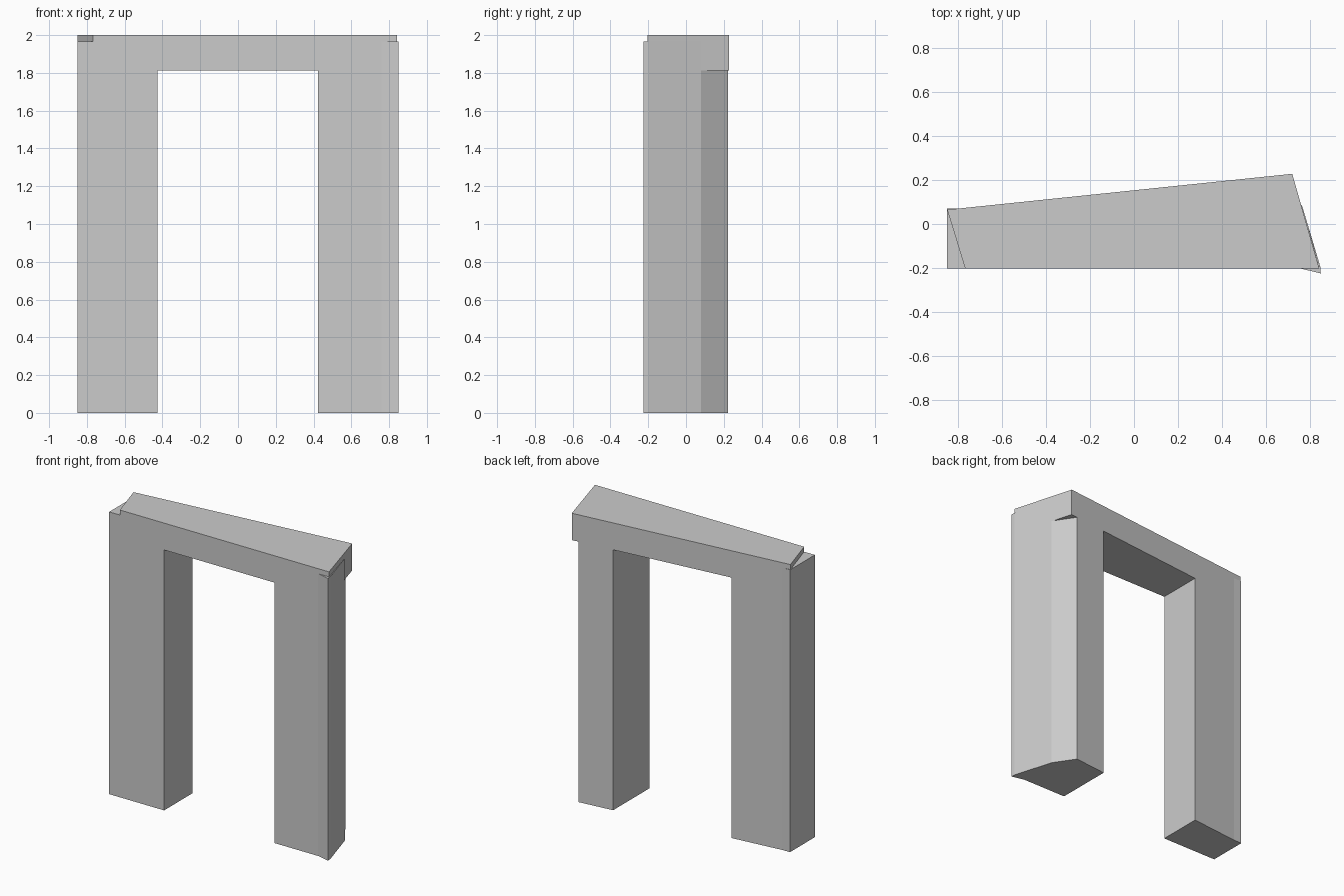
import bpy
import bmesh

cube = bpy.data.objects.get("Cube")
if cube:
    bpy.data.objects.remove(cube, do_unlink=True)

stone = bpy.data.materials.new("light_grey_stone")
stone.use_nodes = True
GREY = (0.6, 0.6, 0.6, 1.0)
stone.diffuse_color = GREY
stone.node_tree.nodes["Principled BSDF"].inputs["Base Color"].default_value = GREY

# Heights of the opening, the pillar caps and the lintel top
OPENING, CAP, TOP = 1.813, 1.965, 2.0
FRONT = -0.203


def prism(name, outline, bottom, top):
    """Extrude a counter-clockwise ground plan between two heights."""
    bm = bmesh.new()
    base = bm.faces.new([bm.verts.new((x, y, bottom)) for x, y in outline])
    lid = bmesh.ops.extrude_face_region(bm, geom=[base])["geom"]
    verts = [v for v in lid if isinstance(v, bmesh.types.BMVert)]
    bmesh.ops.translate(bm, verts=verts, vec=(0, 0, top - bottom))
    bmesh.ops.recalc_face_normals(bm, faces=bm.faces)
    mesh = bpy.data.meshes.new(name)
    bm.to_mesh(mesh)
    bm.free()
    mesh.materials.append(stone)
    obj = bpy.data.objects.new(name, mesh)
    bpy.context.collection.objects.link(obj)
    return obj


def back(x):
    """Depth of the slanted rear wall at x."""
    return 0.065 + (x + 0.85) * 0.104


# Lintel: tapered slab with skewed ends
end_right, end_left = (0.843, FRONT), (-0.768, FRONT)
prism("lintel", [end_left, end_right, (0.72, back(0.72)), (-0.85, back(-0.85))],
      OPENING, TOP)

# Right pillar (model's -x side): square outer corner
prism("right_pillar", [(-0.85, FRONT), (-0.427, FRONT), (-0.427, back(-0.427)),
                       (-0.79, back(-0.79)), (-0.85, 0.07)], 0, OPENING)

# Left pillar (model's +x side): pointed front corner and chamfered rear corner
spur, spur_back, chamfer = (0.85, -0.225), (0.848, -0.195), (0.766, 0.08)
prism("left_pillar", [(0.423, FRONT), (0.76, FRONT), spur, spur_back, chamfer,
                      (0.67, back(0.67)), (0.423, back(0.423))], 0, OPENING)

# Pillar corners that rise beside the lintel ends
prism("right_pillar_cap", [(-0.85, FRONT), end_left, (-0.85, back(-0.85))],
      OPENING, CAP)
prism("right_pillar_rear_lip", [(-0.85, back(-0.85)), (-0.79, back(-0.79)),
                                (-0.85, 0.07)], OPENING, CAP)
prism("left_pillar_cap", [(0.76, FRONT), spur, spur_back, chamfer, end_right],
      OPENING, CAP)
